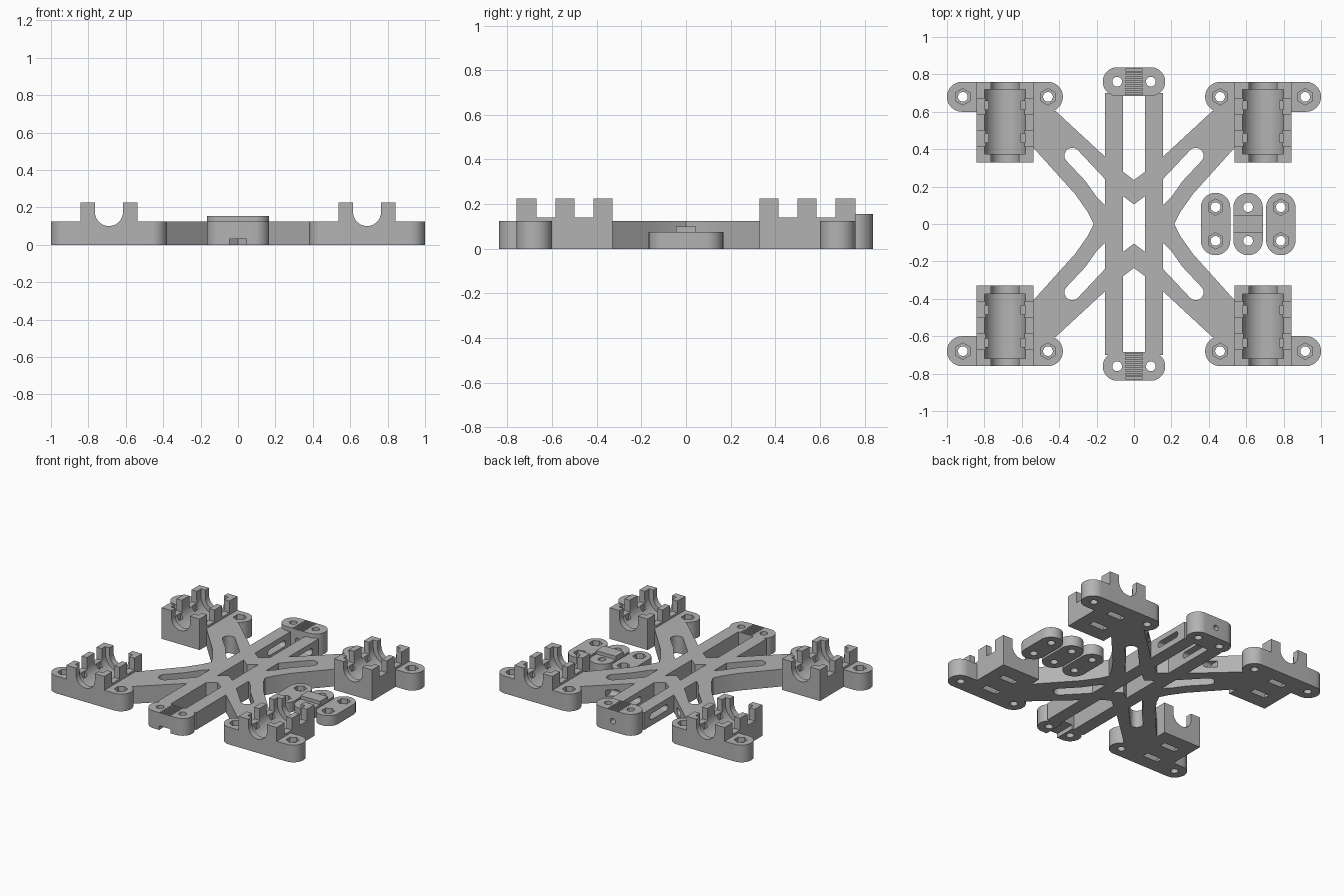
import bpy, bmesh
from math import sin, cos, pi, radians, atan2

if "Cube" in bpy.data.objects:
    bpy.data.objects.remove(bpy.data.objects["Cube"])

grey = bpy.data.materials.new("matte_grey")
grey.use_nodes = True
COLOUR = (0.45, 0.45, 0.45, 1)
grey.diffuse_color = COLOUR
grey.node_tree.nodes["Principled BSDF"].inputs["Base Color"].default_value = COLOUR
parts = []


def make(name, bm):
    mesh = bpy.data.meshes.new(name)
    bm.to_mesh(mesh)
    bm.free()
    ob = bpy.data.objects.new(name, mesh)
    bpy.context.scene.collection.objects.link(ob)
    return ob


def prism(points, lo, hi, axis="z", name="cutter"):
    """Extrude a 2D outline from lo to hi along one axis."""
    place = {"z": lambda u, v, w: (u, v, w),
             "y": lambda u, v, w: (u, w, v),
             "x": lambda u, v, w: (w, u, v)}[axis]
    bm = bmesh.new()
    low = [bm.verts.new(place(u, v, lo)) for u, v in points]
    high = [bm.verts.new(place(u, v, hi)) for u, v in points]
    bm.faces.new(low)
    bm.faces.new(high)
    n = len(points)
    for i in range(n):
        j = (i + 1) % n
        bm.faces.new((low[i], low[j], high[j], high[i]))
    bmesh.ops.recalc_face_normals(bm, faces=bm.faces)
    return make(name, bm)


def box(x0, x1, y0, y1, z0, z1, name="cutter"):
    return prism([(x0, y0), (x1, y0), (x1, y1), (x0, y1)], z0, z1, "z", name)


def arc(cx, cy, r, start, end, n=16):
    return [(cx + r * cos(start + (end - start) * i / n),
             cy + r * sin(start + (end - start) * i / n)) for i in range(n + 1)]


def circle(cx, cy, r, n=24):
    return arc(cx, cy, r, pi / 2, pi / 2 + 2 * pi, n)[:-1]


def capsule(a, b, r):
    t = atan2(b[1] - a[1], b[0] - a[0])
    return arc(*b, r, t - pi / 2, t + pi / 2) + arc(*a, r, t + pi / 2, t + 3 * pi / 2)


def apply(ob, kind, **settings):
    mod = ob.modifiers.new(kind.title(), kind)
    for key, value in settings.items():
        setattr(mod, key, value)
    bpy.context.view_layer.objects.active = ob
    bpy.ops.object.modifier_apply(modifier=mod.name)


def combine(ob, tools, operation="DIFFERENCE"):
    for tool in tools:
        apply(ob, "BOOLEAN", operation=operation, solver="EXACT", object=tool)
        bpy.data.objects.remove(tool)


def screw_hole(x, y, top, nut=True):
    tools = [prism(circle(x, y, 0.026), -0.1, 0.3)]
    if nut:
        tools.append(prism(circle(x, y, 0.044, 6), top - 0.035, top + 0.05))
    return tools


def finish(ob):
    ob.data.materials.clear()
    ob.data.materials.append(grey)
    parts.append(ob)


T = 0.125  # plate thickness

# Cross frame: one quarter outline, mirrored, then thickened
quarter = [(0.06, 0), (0.215, 0), (0.245, 0.06), (0.315, 0.16), (0.54, 0.41),
           (0.55, 0.62), (0.42, 0.605), (0.155, 0.36), (0.155, 0.70),
           (0.06, 0.70), (0.06, 0.28), (0, 0.235), (0, 0.105), (0.06, 0.15)]
bm = bmesh.new()
bm.faces.new([bm.verts.new((x, y, 0)) for x, y in quarter])
frame = make("cross_frame", bm)
apply(frame, "MIRROR", use_axis=(True, True, False), merge_threshold=0.001)
apply(frame, "SOLIDIFY", thickness=T, offset=1)
slot = [(0.155, 0.24), (0.155, 0.10), (0.20, 0.145), (0.26, 0.23)]
slot += arc(0.33, 0.365, 0.042, -0.6, 2.4)
for sx in (1, -1):
    for sy in (1, -1):
        combine(frame, [prism([(sx * x, sy * y) for x, y in slot], -0.1, 0.3)])
# Side windows in the rear rails
combine(frame, [prism(capsule((0.45, 0.065), (0.61, 0.065), 0.022), -0.3, 0.3, "x")])
finish(frame)

# Belt pads at both ends of the rails
for name, s, top in (("rear_belt_pad", 1, 0.155), ("front_belt_pad", -1, T)):
    y = s * 0.761
    pad = prism(capsule((-0.09, y), (0.09, y), 0.077), 0, top, "z", name)
    tools = screw_hole(-0.09, y, top, False) + screw_hole(0.09, y, top, False)
    for i in range(-3, 4):
        c = y + i * 0.021
        tools.append(box(-0.045, 0.045, c - 0.005, c + 0.005, top - 0.02, top + 0.1))
    if s > 0:
        tools.append(prism(circle(0, 0.075, 0.02), 0.6, 1.0, "y"))
    else:
        tools.append(box(-0.045, 0.045, -1, -0.6, -0.1, 0.03))
    combine(pad, tools)
    finish(pad)

# Bearing holders: comb-shaped block with ears, mirrored to four corners
low, high = 0.14, 0.225
comb = [(0.33, 0), (0.76, 0), (0.76, high), (0.67, high), (0.67, low), (0.585, low),
        (0.585, high), (0.50, high), (0.50, low), (0.415, low), (0.415, high), (0.33, high)]
CX, CZ = 0.69, 0.175
holder = prism(comb, CX - 0.152, CX + 0.152, "x", "bearing_holders")
combine(holder, [prism(capsule((0.46, 0.68), (0.92, 0.68), 0.08), 0, T)], "UNION")


def trough(r, y0, y1):
    return prism(arc(CX, CZ, r, -pi, 0, 24) + [(CX + r, 0.4), (CX - r, 0.4)], y0, y1, "y")


tools = [trough(0.075, 0.2, 0.9), trough(0.11, 0.375, 0.718)]
tools += screw_hole(0.46, 0.68, T) + screw_hole(0.915, 0.68, T)
# Strap channels under the bearing seat
for y in (0.46, 0.635):
    y0, y1 = y - 0.023, y + 0.023
    tools.append(box(CX - 0.06, CX + 0.06, y0, y1, -0.1, 0.03))
    tools.append(box(CX - 0.109, CX + 0.109, y0, y1, 0.02, 0.045))
    for x in (CX - 0.098, CX + 0.098):
        tools.append(box(x - 0.011, x + 0.011, y0, y1, 0.03, 0.16))
combine(holder, tools)
apply(holder, "MIRROR", use_axis=(True, True, False), use_mirror_merge=False)
finish(holder)

# Loose clamp plates beside the frame
for name, x, nut in (("inner_clamp_plate", 0.436, True), ("ridged_clamp_plate", 0.61, False),
                     ("outer_clamp_plate", 0.785, True)):
    plate = prism(capsule((x, -0.088), (x, 0.088), 0.079), 0, 0.075, "z", name)
    if not nut:
        combine(plate, [box(x - 0.079, x + 0.079, -0.045, 0.045, 0.03, 0.1)], "UNION")
    combine(plate, screw_hole(x, -0.09, 0.075, nut) + screw_hole(x, 0.09, 0.075, nut))
    finish(plate)

# Smooth the round walls, keep the edges crisp
bpy.ops.object.select_all(action="DESELECT")
for ob in parts:
    ob.select_set(True)
bpy.context.view_layer.objects.active = parts[0]
bpy.ops.object.shade_smooth_by_angle(angle=radians(30))
